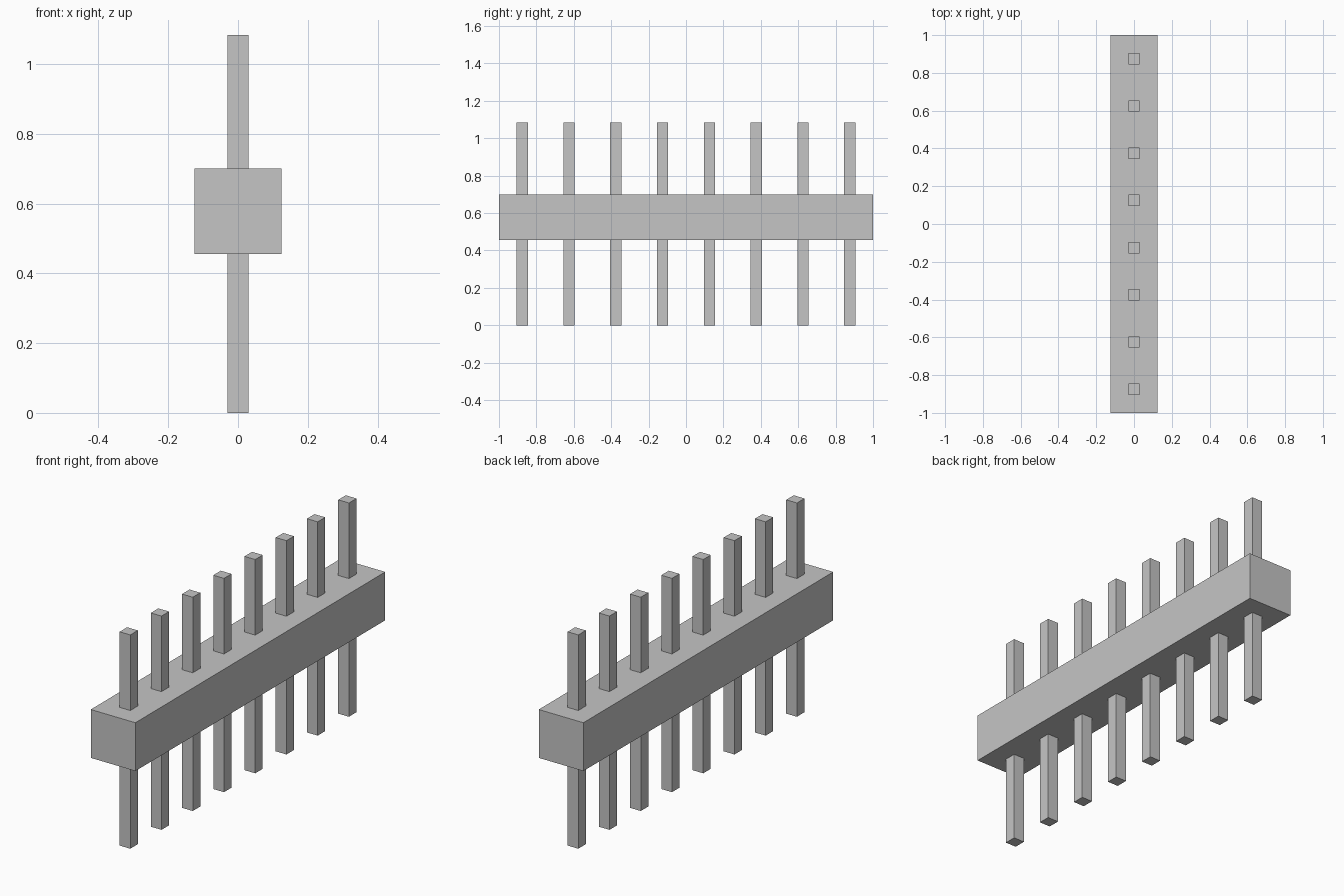
import bpy

cube = bpy.data.objects.get("Cube")
if cube:
    bpy.data.objects.remove(cube, do_unlink=True)

# Single plain grey for the whole part
GREY = (0.56, 0.56, 0.56, 1.0)
grey = bpy.data.materials.new("plain grey")
grey.use_nodes = True
grey.diffuse_color = GREY
grey.node_tree.nodes["Principled BSDF"].inputs["Base Color"].default_value = GREY


def box(name, y, bottom, top, width, depth):
    """Flat-sided block centred on x = 0, standing between two heights."""
    bpy.ops.mesh.primitive_cube_add(size=1, location=(0, y, (bottom + top) / 2))
    obj = bpy.context.object
    obj.name = name
    obj.scale = (width, depth, top - bottom)
    bpy.ops.object.transform_apply(location=False, rotation=False, scale=True)
    obj.data.materials.append(grey)
    return obj


PIN_COUNT = 8
PITCH = 2 / PIN_COUNT
PIN_WIDTH = 0.06

# Long housing bar
box("housing", 0, 0.455, 0.70, PITCH, 2)

# Evenly spaced square pins passing through the housing
for i in range(PIN_COUNT):
    y = (i - (PIN_COUNT - 1) / 2) * PITCH
    box(f"pin_{i + 1}", y, 0, 1.083, PIN_WIDTH, PIN_WIDTH)
